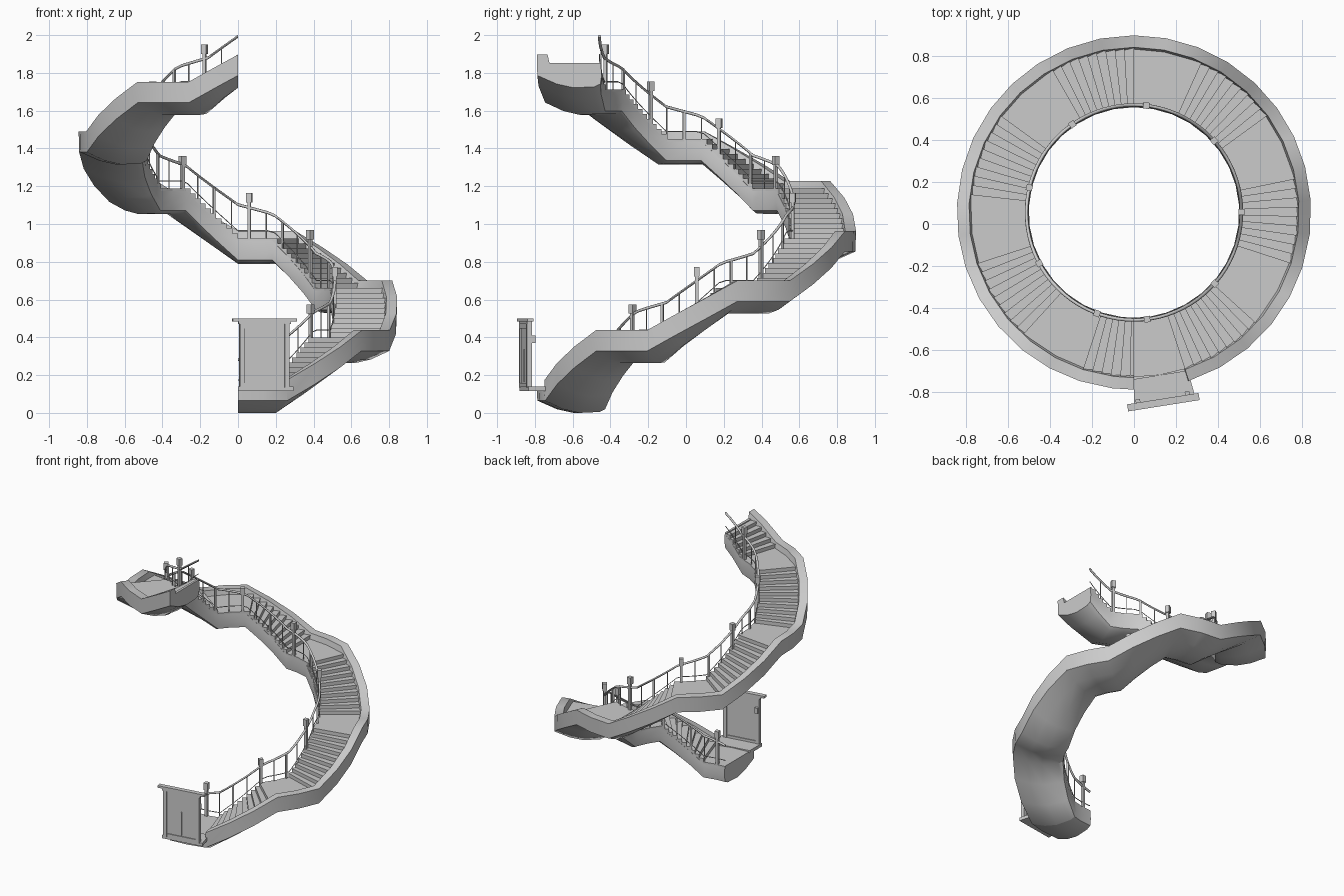
import bpy, bmesh, math
from mathutils import Matrix, Vector

if "Cube" in bpy.data.objects:
    bpy.data.objects.remove(bpy.data.objects["Cube"])

CY = 0.055                      # ring centre in y
START, PERIOD, RUN, N = -72.0, 54.0, 33.0, 10
RISE, BASE = 0.263, 0.135
R_IN, R_WALK = 0.505, 0.785


def pt(r, deg, z):
    a = math.radians(deg)
    return Vector((r * math.cos(a), CY + r * math.sin(a), z))


def ramp(deg):
    """Height of the walking line: sloping flights with flat landings."""
    if deg <= START:
        return BASE
    k, t = divmod(deg - START, PERIOD)
    return BASE + RISE * (k + min(t / RUN, 1))


def make(name, bm, smooth=None):
    bmesh.ops.recalc_face_normals(bm, faces=bm.faces)
    me = bpy.data.meshes.new(name)
    bm.to_mesh(me)
    bm.free()
    ob = bpy.data.objects.new(name, me)
    bpy.context.collection.objects.link(ob)
    if smooth:
        bpy.ops.object.select_all(action='DESELECT')
        bpy.context.view_layer.objects.active = ob
        ob.select_set(True)
        bpy.ops.object.shade_smooth_by_angle(angle=math.radians(smooth))
    return ob


def sweep(bm, rings):
    """Skin a list of closed rings and cap both ends."""
    vs = [[bm.verts.new(p) for p in ring] for ring in rings]
    n = len(vs[0])
    for a, b in zip(vs, vs[1:]):
        for i in range(n):
            j = (i + 1) % n
            bm.faces.new((a[i], a[j], b[j], b[i]))
    bm.faces.new(vs[0])
    bm.faces.new(vs[-1])


def slab(bm, a0, a1, z0, z1, parts=1):
    rings = []
    for i in range(parts + 1):
        a = a0 + (a1 - a0) * i / parts
        rings.append([pt(R_IN, a, z0), pt(R_WALK, a, z0), pt(R_WALK, a, z1), pt(R_IN, a, z1)])
    sweep(bm, rings)


def box(bm, centre, size, deg=0):
    m = (Matrix.Translation(centre) @ Matrix.Rotation(math.radians(deg), 4, 'Z')
         @ Matrix.Diagonal((*size, 1)))
    bmesh.ops.create_cube(bm, size=1, matrix=m)


# Spiral body: curb, outer band and rounded underside
profile = [(0.845, 0.04), (0.788, 0.04), (0.776, -0.012), (R_IN, -0.012), (0.502, -0.07),
           (0.508, -0.115), (0.54, -0.13), (0.65, -0.135), (0.74, -0.115), (0.842, -0.07)]


def section(a, curb=0.04):
    return [pt(r, a, ramp(a) + (curb if z > 0 else z)) for r, z in profile]


bm = bmesh.new()
rings = [section(-90, -0.01), section(-81, -0.01), section(-72.2, -0.01), section(-72)]
for k in range(7):
    s = START + k * PERIOD
    for d in (11, 22, 33, 43.5, 54):
        if s + d < 268:
            rings.append(section(s + d))
rings.append(section(270))
sweep(bm, rings)
make("spiral_body", bm, 40)

# Treads and landings
bm = bmesh.new()
slab(bm, -90, START, BASE - 0.05, BASE, 2)
for k in range(7):
    s, z = START + k * PERIOD, BASE + k * RISE
    for i in range(N):
        a0 = s + RUN * i / N
        a1 = min(a0 + RUN / N, 270)
        if a0 < 269:
            top = z + (i + 1) * RISE / N
            slab(bm, a0, a1, top - 0.06, min(top, 1.852))
    if k < 6:
        slab(bm, s + RUN, s + PERIOD, z + RISE - 0.05, z + RISE, 2)
make("steps_and_landings", bm)


# Inner railing
def rail_z(a):
    line = 0.515 + (a + 41.4) * 0.004724
    return 0.5 * line + 0.5 * (ramp(a) + 0.145)


def rail(name, height, half):
    bm = bmesh.new()
    rings = []
    for i in range(81):
        a = -90 + 4.5 * i
        z = height(a)
        rings.append([pt(0.513 + half * math.cos(t), a, z + half * math.sin(t))
                      for t in [math.tau * j / 8 for j in range(8)]])
    sweep(bm, rings)
    make(name, bm, 50)


rail("handrail", rail_z, 0.008)
rail("bottom_rail", lambda a: ramp(a) + 0.04, 0.003)

posts, rods = bmesh.new(), bmesh.new()
STEP = 41.6
for i in range(9):
    a = -83 + STEP * i
    cap = 0.575 + (a + 41.4) * 0.004724
    foot = ramp(a) - 0.02
    box(posts, pt(0.513, a, (foot + cap) / 2), (0.018, 0.018, cap - foot - 0.01), a)
    box(posts, pt(0.513, a, cap - 0.025), (0.03, 0.03, 0.05), a)
    for f, w in ((0.25, 0.005), (0.5, 0.013), (0.75, 0.005)):
        b = a + STEP * f
        if b < 269:
            lo, hi = ramp(b) - 0.02, rail_z(b)
            box(rods, pt(0.513, b, (lo + hi) / 2), (w, w, hi - lo), b)
make("railing_posts", posts)
make("balusters", rods)

# Doorstep platform
outline = [(0, -0.74), (0.25, -0.70), (0.27, -0.745), (0.295, -0.835), (0, -0.882)]
bm = bmesh.new()
sweep(bm, [[Vector((x, y, z)) for x, y in outline] for z in (0.117, 0.14)])
make("doorstep", bm)

# Door, built in a frame turned to follow the ring
DOOR = Matrix.Translation((0.14, -0.85, 0)) @ Matrix.Rotation(math.radians(9), 4, 'Z')


def door_part(name, boxes):
    bm = bmesh.new()
    for c, s in boxes:
        box(bm, Vector(c), s)
    bmesh.ops.transform(bm, matrix=DOOR, verts=bm.verts)
    make(name, bm)


door_part("door_leaf", [((0, 0, 0.305), (0.225, 0.01, 0.34))])
door_part("door_frame", [((s * 0.12, 0, 0.31), (0.026, 0.026, 0.35)) for s in (-1, 1)]
          + [((0, 0, 0.148), (0.24, 0.022, 0.02)), ((0, 0, 0.46), (0.25, 0.022, 0.025))])
door_part("lintel", [((0, 0, 0.4925), (0.345, 0.034, 0.015)), ((0, 0, 0.478), (0.28, 0.026, 0.016))])
door_part("door_fittings", [((s * 0.119, 0.022, 0.39), (0.022, 0.022, 0.04)) for s in (-1, 1)]
          + [((0, -0.007, 0.25), (0.006, 0.006, 0.17))])
